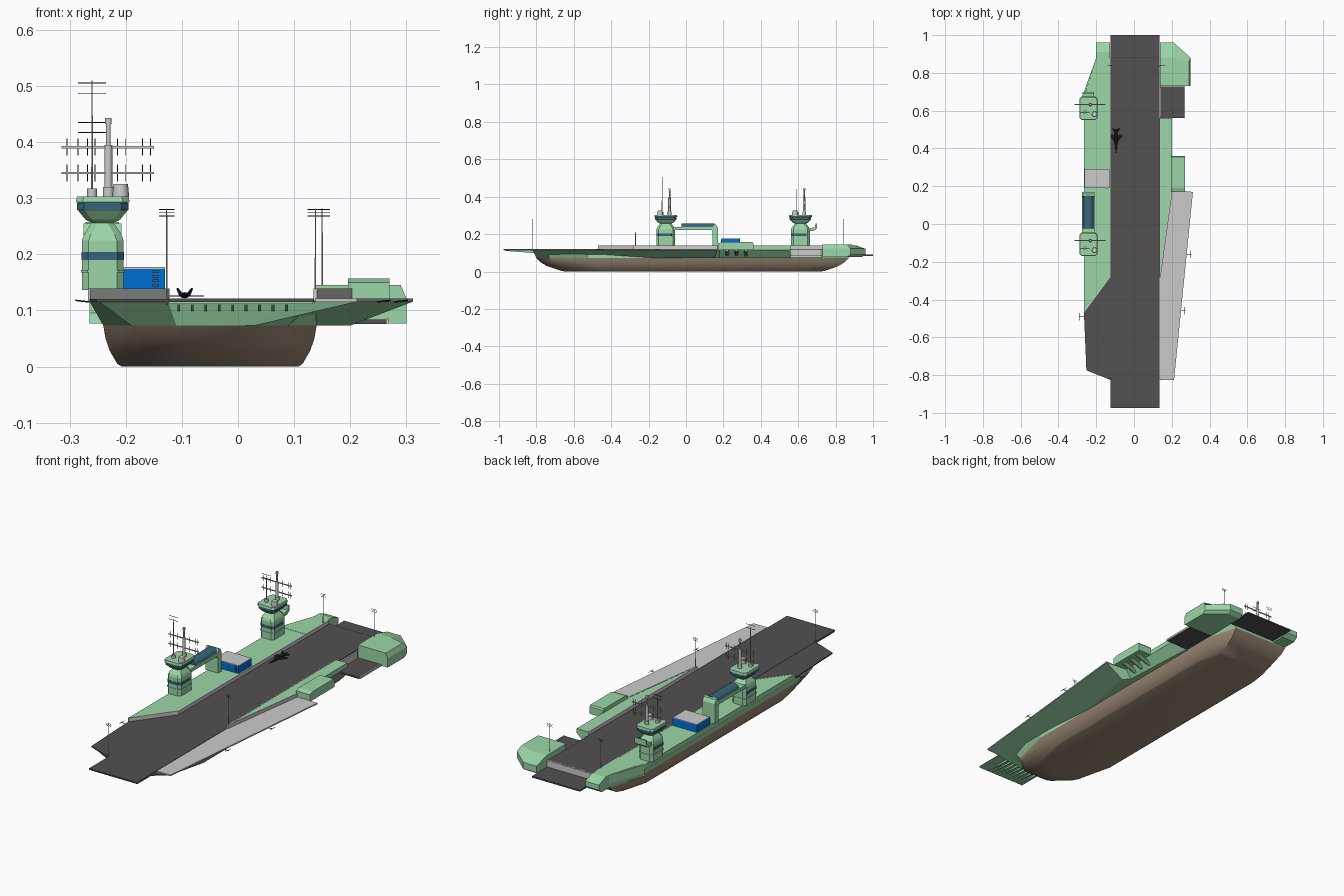
import bpy, bmesh, math
from mathutils import Vector


def mat(name, rgb):
    m = bpy.data.materials.new(name)
    m.diffuse_color = (*rgb, 1)
    return m


GREEN = mat("green_paint", (0.33, 0.68, 0.39))
TAN = mat("tan_hull", (0.33, 0.25, 0.18))
DARK = mat("dark_deck", (0.085, 0.08, 0.08))
BLUE = mat("blue_box", (0.0, 0.16, 0.66))
GLASS = mat("window_glass", (0.04, 0.13, 0.2))
BLACK = mat("black_paint", (0.01, 0.01, 0.01))


def finish(name, bm, m=None, smooth=False):
    bmesh.ops.recalc_face_normals(bm, faces=bm.faces)
    me = bpy.data.meshes.new(name)
    bm.to_mesh(me)
    bm.free()
    ob = bpy.data.objects.new(name, me)
    bpy.context.collection.objects.link(ob)
    if m:
        me.materials.append(m)
    if smooth:
        bpy.context.view_layer.objects.active = ob
        ob.select_set(True)
        bpy.ops.object.shade_smooth_by_angle(angle=math.radians(35))
        ob.select_set(False)
    return ob


def loft(name, rings, m=None, smooth=False):
    """Skin a list of equal-length rings of 3D points and cap both ends."""
    bm = bmesh.new()
    vs = [[bm.verts.new(p) for p in r] for r in rings]
    n = len(vs[0])
    for a, b in zip(vs, vs[1:]):
        for i in range(n):
            bm.faces.new((a[i], a[(i + 1) % n], b[(i + 1) % n], b[i]))
    bm.faces.new(vs[0])
    bm.faces.new(vs[-1])
    return finish(name, bm, m, smooth)


def at(pts, z):
    return [(x, y, z) for x, y in pts]


def prism(name, pts, z0, z1, m=None):
    return loft(name, [at(pts, z0), at(pts, z1)], m)


def box(name, x0, x1, y0, y1, z0, z1, m=None):
    return prism(name, [(x0, y0), (x1, y0), (x1, y1), (x0, y1)], z0, z1, m)


def side_profile(name, yz, x0, x1, m=None):
    return loft(name, [[(x, y, z) for y, z in yz] for x in (x0, x1)], m)


def rod(name, a, b, r, m=None, sides=6, r2=None):
    a, b = Vector(a), Vector(b)
    bm = bmesh.new()
    bmesh.ops.create_cone(bm, cap_ends=True, segments=sides, radius1=r,
                          radius2=r if r2 is None else r2, depth=(b - a).length)
    bm.transform(Vector((0, 0, 1)).rotation_difference(b - a).to_matrix().to_4x4())
    bmesh.ops.translate(bm, verts=bm.verts, vec=(a + b) / 2)
    return finish(name, bm, m, sides > 8)


def chamfered(cx, cy, hx, hy, c):
    return [(cx + sx * (hx - a * c), cy + sy * (hy - (1 - a) * c)) for sx, sy, a in
            ((1, -1, 0), (1, 1, 0), (1, 1, 1), (-1, 1, 1), (-1, 1, 0), (-1, -1, 0), (-1, -1, 1), (1, -1, 1))]


# Lower hull: one outline shrunk towards the keel
water = [(-0.11, -0.80), (-0.19, -0.73), (-0.24, -0.52), (-0.24, 0.72), (-0.20, 0.87),
         (0.10, 0.87), (0.14, 0.72), (0.14, -0.52), (0.09, -0.73), (0.01, -0.80)]


def scaled(k, ky):
    return [(-0.05 + (x + 0.05) * k, 0.05 + (y - 0.05) * ky) for x, y in water]


loft("lower_hull", [at(scaled(k, ky), z) for k, ky, z in
     ((0.83, 0.82, 0), (0.87, 0.85, 0.005), (0.94, 0.93, 0.028), (0.98, 0.975, 0.05), (1, 1, 0.073))], TAN, True)

# Flared upper hull
deck = [(-0.125, -0.82), (-0.25, -0.77), (-0.265, -0.47), (-0.265, 0.70), (-0.20, 0.88),
        (0.135, 0.88), (0.14, 0.72), (0.14, -0.52), (0.137, -0.75), (0.13, -0.82)]
loft("upper_hull", [at(water, 0.073), at(deck, 0.117)], GREEN)

# Angled deck with its flared support
sup_top = [(0.12, -0.82), (0.21, -0.82), (0.31, 0.17), (0.20, 0.18), (0.20, 0.56), (0.12, 0.56)]
sup_bot = [(0.01, -0.80), (0.03, -0.80), (0.20, 0.15), (0.17, 0.18), (0.15, 0.56), (0.12, 0.56)]
loft("angled_deck_support", [at(sup_bot, 0.073), at(sup_top, 0.115)], GREEN)
prism("angled_deck", [(0.137, -0.825), (0.212, -0.825), (0.312, 0.17), (0.20, 0.17), (0.137, -0.28)], 0.115, 0.121)

# Runway, lower bow wedge, stern platform
box("runway", -0.125, 0.135, -0.975, 0.88, 0.115, 0.121, DARK)
prism("bow_side_deck", [(-0.125, -0.28), (-0.265, -0.47), (-0.252, -0.775), (-0.125, -0.825)], 0.115, 0.12, DARK)
box("stern_platform", -0.125, 0.135, 0.87, 1.0, 0.083, 0.09, DARK)
box("stern_wall", -0.125, 0.135, 0.872, 0.882, 0.088, 0.121)

# Ribs beneath the bow overhang
box("bow_underside", -0.124, 0.134, -0.97, -0.80, 0.111, 0.116, GREEN)
for i in range(9):
    x = -0.108 + i * 0.024
    side_profile("bow_rib", [(-0.965, 0.114), (-0.965, 0.11), (-0.80, 0.098), (-0.80, 0.114)], x, x + 0.005, GREEN)

# Raised side decks and their pale step walls
left = [(-0.125, -0.28), (-0.265, -0.47), (-0.265, 0.70), (-0.20, 0.88), (-0.125, 0.88)]
prism("left_raised_deck", left, 0.115, 0.138, GREEN)
prism("right_raised_deck", [(0.14, -0.27), (0.20, 0.17), (0.20, 0.56), (0.14, 0.56)], 0.115, 0.138, GREEN)


def wall(p, q):
    d = (Vector(q) - Vector(p)).normalized() * 0.003
    n = Vector((d.y, -d.x))
    p, q = Vector(p), Vector(q)
    prism("step_wall", [p + n, q + n, q - n, p - n], 0.118, 0.139)


wall((-0.265, -0.47), (-0.125, -0.28))
wall((-0.125, -0.28), (-0.125, 0.88))
wall((0.138, -0.28), (0.138, 0.56))
wall((0.138, -0.28), (0.20, 0.17))

# Stern corner blocks
lb = [(-0.127, 0.70), (-0.265, 0.70), (-0.20, 0.88), (-0.20, 0.96), (-0.127, 0.96)]
loft("left_stern_block", [at([(x, 0.05 + (y - 0.05) * 0.975) for x, y in lb], 0.077), at(lb, 0.095), at(lb, 0.12),
     at([(max(x, -0.255), min(y, 0.91)) for x, y in lb], 0.139)], GREEN)
rb = [(0.138, 0.73), (0.30, 0.73), (0.30, 0.88), (0.21, 0.96), (0.138, 0.96)]
loft("right_stern_block", [at([(x, y - 0.02 * (y > 0.8)) for x, y in rb], 0.077), at(rb, 0.09), at(rb, 0.122),
     at([(min(x, 0.29), 0.73 if y < 0.8 else min(y - 0.02, 0.88)) for x, y in rb], 0.145)], GREEN)

# Lowered lift on the right side
box("side_lift", 0.13, 0.265, 0.56, 0.728, 0.076, 0.084, DARK)
box("lift_rim", 0.265, 0.269, 0.56, 0.728, 0.077, 0.086)
box("lift_door", 0.136, 0.143, 0.57, 0.72, 0.084, 0.118)

# Side gallery on the right with exhaust pipes
side_profile("side_gallery", [(0.17, 0.115), (0.17, 0.15), (0.19, 0.157), (0.355, 0.157), (0.36, 0.15), (0.36, 0.115)],
             0.196, 0.27, GREEN)
for y in (0.22, 0.27, 0.32):
    rod("gallery_pipe", (0.17, y, 0.09), (0.25, y, 0.118), 0.01, GREEN, 10)


# Command towers, lofted from chamfered rectangles
def tower(cy, whip_top):
    cx = -0.241
    secs = ((0.136, .037, .05), (0.225, .037, .05), (0.236, .033, .046), (0.256, .02, .03), (0.262, .031, .042),
            (0.278, .044, .056), (0.292, .044, .056), (0.293, .048, .062), (0.303, .046, .06))
    loft("tower", [at(chamfered(cx, cy, hx, hy, 0.012), z) for z, hx, hy in secs], GREEN)
    prism("tower_bridge_windows", chamfered(cx, cy, .0455, .0575, 0.012), 0.279, 0.291, GLASS)
    prism("tower_lower_windows", chamfered(cx, cy - 0.004, .038, .047, 0.012), 0.19, 0.204, GLASS)
    prism("tower_ledge", chamfered(cx, cy, .039, .052, 0.012), 0.168, 0.172, GREEN)
    # Masts, domes and aerial yards
    mx, my, wx, wy = -0.231, cy + 0.02, -0.26, cy - 0.02
    rod("mast_base", (mx, my, 0.30), (mx, my, 0.32), 0.01, None, 12)
    rod("mast", (mx, my, 0.31), (mx, my, 0.395), 0.007, None, 12)
    rod("mast_upper", (mx, my, 0.395), (mx, my, 0.435), 0.004, None, 12)
    rod("mast_cap", (mx, my, 0.432), (mx, my, 0.443), 0.006, None, 12)
    rod("radar_drum", (-0.209, cy - 0.03, 0.302), (-0.209, cy - 0.03, 0.325), 0.015, None, 16, 0.013)
    rod("whip_base", (wx, wy, 0.302), (wx, wy, 0.317), 0.009, None, 12)
    rod("whip", (wx, wy, 0.31), (wx, wy, whip_top + 0.005), 0.002, None, 6, 0.001)
    for z in (whip_top, whip_top - 0.018):
        rod("whip_bar", (-0.285, wy, z), (-0.235, wy, z), 0.001, BLACK)
    for z in (0.345, 0.391):
        box("yard", -0.315, -0.15, my - 0.002, my + 0.002, z - 0.002, z + 0.002)
        for x in (-0.305, -0.285, -0.268, -0.255, -0.215, -0.2, -0.17, -0.156):
            rod("yard_tooth", (x, my, z - 0.015), (x, my, z + 0.015), 0.0008, BLACK, 4)


tower(-0.108, 0.505)
tower(0.612, 0.435)

# Rear balcony on the aft tower
side_profile("tower_balcony", [(0.64, 0.215), (0.685, 0.218), (0.70, 0.23), (0.70, 0.258), (0.692, 0.258),
                               (0.69, 0.236), (0.64, 0.23)], -0.272, -0.212, GREEN)

# Glazed walkway from the forward tower to its support leg
side_profile("walkway", [(-0.07, 0.222), (0.135, 0.222), (0.143, 0.21), (0.143, 0.137), (0.17, 0.137), (0.17, 0.235),
                         (0.16, 0.252), (0.148, 0.255), (0.14, 0.238), (-0.07, 0.238)], -0.275, -0.208, GREEN)
loft("walkway_glazing", [[(-0.242 + 0.028 * math.cos(a), y, 0.237 + 0.02 * math.sin(a))
     for a in [math.pi * k / 8 for k in range(9)]] for y in (-0.025, 0.152)], GLASS, True)

# Blue deck house with pale roof
box("deck_house", -0.262, -0.13, 0.19, 0.29, 0.137, 0.174, BLUE)
box("deck_house_roof", -0.262, -0.13, 0.19, 0.29, 0.174, 0.177)
for z in (0.145, 0.153, 0.161, 0.169):
    box("deck_house_vent", -0.152, -0.142, 0.187, 0.19, z - 0.002, z + 0.002, GLASS)

# Deck whip aerials
for x, y in ((-0.127, -0.82), (0.138, -0.27), (-0.127, 0.84), (0.15, 0.84)):
    rod("deck_whip", (x, y, 0.11), (x, y, 0.282), 0.0018, None, 6, 0.001)
    for z in (0.268, 0.274, 0.28):
        rod("deck_whip_bar", (x - 0.014, y, z), (x + 0.014, y, z), 0.0008, BLACK, 4)

# Short edge aerials
for x, y, s in ((-0.265, -0.49, -1), (0.278, -0.16, 1), (0.247, -0.46, 1)):
    rod("edge_aerial", (x, y, 0.115), (x + s * 0.025, y, 0.118), 0.0015, BLACK)
    rod("edge_aerial_bar", (x + s * 0.022, y - 0.02, 0.118), (x + s * 0.022, y + 0.02, 0.118), 0.001, BLACK)

# Parked jet: fuselage, wings, tailplane and twin fins
px, py = -0.095, 0.45
loft("jet_body", [[(px + r * math.cos(a), py + y, 0.127 + r * 0.6 * math.sin(a)) for a in
     [math.tau * k / 8 for k in range(8)]] for y, r in ((-0.075, .001), (-0.04, .006), (0, .009), (0.05, .008))], BLACK)
for s in (-1, 1):
    prism("jet_wing", [(px, py - 0.025), (px + s * 0.034, py + 0.012), (px + s * 0.034, py + 0.024), (px, py + 0.025)],
          0.125, 0.127, BLACK)
    prism("jet_tailplane", [(px, py + 0.035), (px + s * 0.02, py + 0.05), (px + s * 0.02, py + 0.06), (px, py + 0.05)],
          0.125, 0.127, BLACK)
    rod("jet_fin", (px + s * 0.006, py + 0.04, 0.127), (px + s * 0.013, py + 0.05, 0.139), 0.004, BLACK, 4, 0.002)
